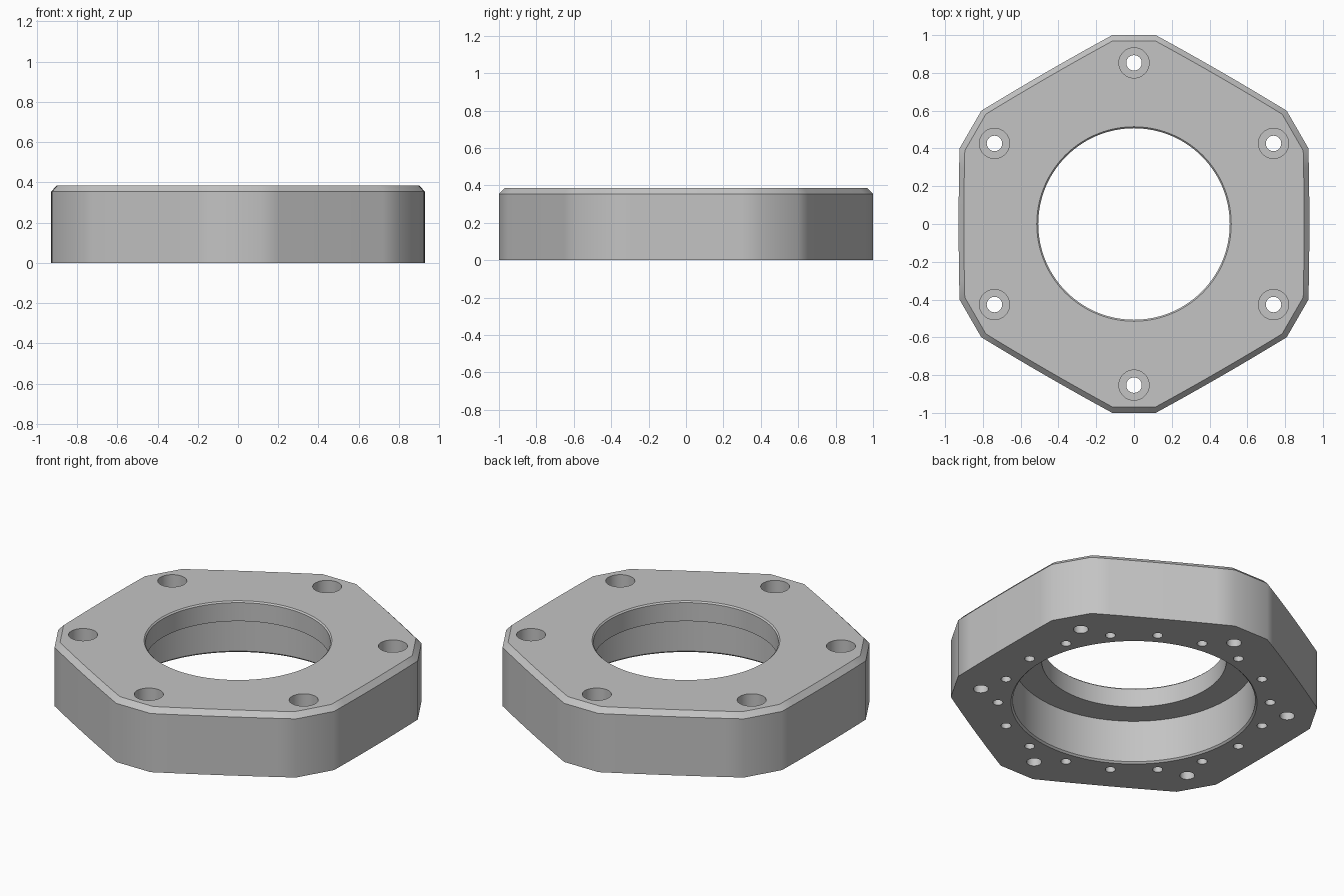
import bpy, bmesh, math
from mathutils import Matrix, Vector

HEIGHT = 0.385
CHAMFER = 0.03
TAU = 2 * math.pi

cube = bpy.data.objects.get("Cube")
if cube:
    bpy.data.objects.remove(cube, do_unlink=True)


def make_object(name, bm):
    bmesh.ops.recalc_face_normals(bm, faces=bm.faces)
    mesh = bpy.data.meshes.new(name)
    bm.to_mesh(mesh)
    bm.free()
    obj = bpy.data.objects.new(name, mesh)
    bpy.context.collection.objects.link(obj)
    return obj


def outline():
    """Hexagon with cut corners and very slightly bowed long sides."""
    points = []
    half, bow, steps = 0.115, 0.005, 8
    for k in range(6):
        spin = Matrix.Rotation(k * TAU / 6, 2)
        start = spin @ Vector((half, -1))
        end = spin @ Matrix.Rotation(TAU / 6, 2) @ Vector((-half, -1))
        out = (start + end).normalized()
        points.append(spin @ Vector((-half, -1)))
        for i in range(steps):
            t = i / steps
            points.append(start.lerp(end, t) + out * bow * 4 * t * (1 - t))
    return points


def add_lathe(bm, profile, x, y, sides):
    """Closed round solid from (radius, z) pairs, listed bottom to top."""
    rings = [[bm.verts.new((x + r * math.cos(TAU * i / sides),
                            y + r * math.sin(TAU * i / sides), z))
              for i in range(sides)] for r, z in profile]
    for low, high in zip(rings, rings[1:]):
        for i in range(sides):
            j = (i + 1) % sides
            bm.faces.new((low[i], low[j], high[j], high[i]))
    bm.faces.new(rings[0][::-1])
    bm.faces.new(rings[-1])


# Solid body with a chamfered top edge
bm = bmesh.new()
points = outline()
levels = [(0, 1), (HEIGHT - CHAMFER, 1), (HEIGHT, 1 - CHAMFER)]
rings = [[bm.verts.new((p.x * s, p.y * s, z)) for p in points] for z, s in levels]
for low, high in zip(rings, rings[1:]):
    for i in range(len(points)):
        j = (i + 1) % len(points)
        bm.faces.new((low[i], low[j], high[j], high[i]))
bm.faces.new(rings[0][::-1])
bm.faces.new(rings[-1])
body = make_object("flange_body", bm)

# Stepped centre bore with small rim chamfers
bm = bmesh.new()
over = 0.05
add_lathe(bm, [(0.675, -over), (0.675, 0), (0.665, 0.01), (0.665, 0.265),
               (0.507, 0.265), (0.507, HEIGHT - 0.008), (0.515, HEIGHT),
               (0.515, HEIGHT + over)], 0, 0, 96)

# Counterbored mounting holes, right through the body
for k in range(6):
    a = TAU * (k + 0.5) / 6
    add_lathe(bm, [(0.041, -over), (0.041, HEIGHT - 0.15), (0.08, HEIGHT - 0.15),
                   (0.08, HEIGHT + over)],
              0.853 * math.cos(a), 0.853 * math.sin(a), 32)

# Ring of blind holes in the underside
for k in range(18):
    a = TAU * k / 18
    add_lathe(bm, [(0.028, -over), (0.028, 0.2)],
              0.747 * math.cos(a), 0.747 * math.sin(a), 20)
cutter = make_object("hole_cutter", bm)
cutter.hide_render = True

# Cut the holes, then drop the cutter
bpy.ops.object.select_all(action='DESELECT')
body.select_set(True)
bpy.context.view_layer.objects.active = body
cut = body.modifiers.new("holes", 'BOOLEAN')
cut.operation = 'DIFFERENCE'
cut.solver = 'EXACT'
cut.object = cutter
bpy.ops.object.modifier_apply(modifier=cut.name)
bpy.data.objects.remove(cutter, do_unlink=True)

# Soft blending around the sides, sharp rims and chamfers
bpy.ops.object.shade_smooth_by_angle(angle=math.radians(32))
weighted = body.modifiers.new("weighted_normals", 'WEIGHTED_NORMAL')
weighted.keep_sharp = True

# Single grey colour
grey = bpy.data.materials.new("machined_grey")
grey.use_nodes = True
colour = (0.55, 0.55, 0.55, 1)
grey.diffuse_color = colour
grey.node_tree.nodes["Principled BSDF"].inputs["Base Color"].default_value = colour
body.data.materials.clear()
body.data.materials.append(grey)
